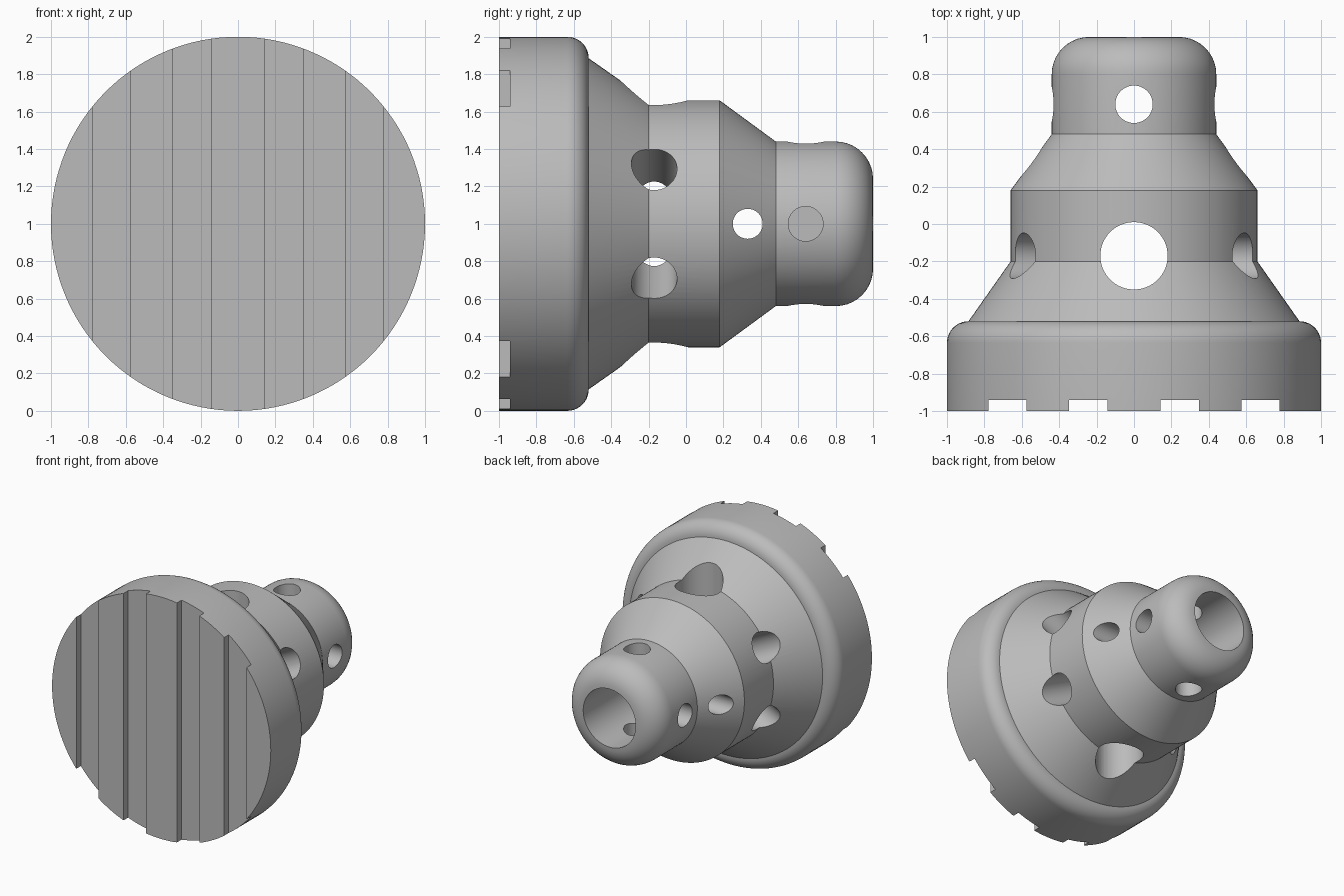
import bpy, bmesh, math
from mathutils import Vector, Matrix

cube = bpy.data.objects.get("Cube")
if cube:
    bpy.data.objects.remove(cube, do_unlink=True)

grey = bpy.data.materials.new("plain grey")
grey.use_nodes = True
colour = (0.5, 0.5, 0.5, 1)
grey.diffuse_color = colour
grey.node_tree.nodes["Principled BSDF"].inputs["Base Color"].default_value = colour


def make_object(name, bm):
    mesh = bpy.data.meshes.new(name)
    bmesh.ops.recalc_face_normals(bm, faces=bm.faces)
    bm.to_mesh(mesh)
    bm.free()
    mesh.materials.append(grey)
    obj = bpy.data.objects.new(name, mesh)
    bpy.context.collection.objects.link(obj)
    return obj


def fillet(radius, y, size, steps=10):
    """Quarter round from the outer wall to the rear face at y."""
    turns = [math.pi / 2 * i / steps for i in range(steps + 1)]
    return [(radius - size + size * math.cos(t), y - size + size * math.sin(t))
            for t in turns]


def lathe(name, profile):
    """Turn (radius, y) points around the long axis at z = 1."""
    bm = bmesh.new()
    verts = [bm.verts.new((r, y, 1)) for r, y in profile]
    edges = [bm.edges.new(pair) for pair in zip(verts, verts[1:])]
    bmesh.ops.spin(bm, geom=verts + edges, cent=(0, 0, 1), axis=(0, 1, 0),
                   angle=math.tau, steps=128)
    bmesh.ops.remove_doubles(bm, verts=bm.verts, dist=0.0001)
    return make_object(name, bm)


def drill(radius, y, direction, near, far):
    """Round cutter square to the long axis, between two distances from it."""
    bm = bmesh.new()
    direction = Vector(direction).normalized()
    place = Matrix.Translation(Vector((0, y, 1)) + direction * (near + far) / 2)
    turn = direction.to_track_quat('Z', 'Y').to_matrix().to_4x4()
    bmesh.ops.create_cone(bm, cap_ends=True, segments=64, radius1=radius,
                          radius2=radius, depth=far - near, matrix=place @ turn)
    return make_object("hole_cutter", bm)


def slot(x):
    bm = bmesh.new()
    size = Matrix.Diagonal((0.205, 0.2, 3, 1))
    bmesh.ops.create_cube(bm, size=1,
                          matrix=Matrix.Translation((x, -1.04, 1)) @ size)
    return make_object("slot_cutter", bm)


# Stepped body: wide base, cone, collar, cone, rounded nose and blind bore
profile = [(0, -1), (1, -1)] + fillet(1, -0.52, 0.115)
profile += [(0.66, -0.2), (0.66, 0.18), (0.44, 0.48)]
profile += fillet(0.44, 1, 0.2) + [(0.24, 0.45), (0, 0.45)]
body = lathe("stepped_body", profile)

# Large vertical hole and slanted holes through the collar
tilt = math.radians(26.5)
cutters = [drill(0.18, -0.17, (0, 0, 1), -1.5, 1.5)]
for side in (-1, 1):
    cutters.append(drill(0.122, -0.17, (math.cos(tilt), 0, side * math.sin(tilt)),
                         -1.5, 1.5))
    # Shallow holes on the sides of the nose
    cutters.append(drill(0.093, 0.64, (side, 0, 0), 0.3, 0.8))

# Cross hole in the rear cone and vertical hole in the nose
cutters.append(drill(0.08, 0.33, (1, 0, 0), -1.5, 1.5))
cutters.append(drill(0.1, 0.64, (0, 0, 1), -1.5, 1.5))

# Four upright grooves across the front face
cutters += [slot(x) for x in (-0.676, -0.244, 0.244, 0.676)]

for cutter in cutters:
    cutter.hide_render = True
    cut = body.modifiers.new("cut", 'BOOLEAN')
    cut.operation = 'DIFFERENCE'
    cut.solver = 'EXACT'
    cut.object = cutter

# Bake the cuts, drop the cutters and smooth the round walls
bpy.context.view_layer.update()
graph = bpy.context.evaluated_depsgraph_get()
finished = bpy.data.meshes.new_from_object(body.evaluated_get(graph))
body.modifiers.clear()
body.data = finished
for cutter in cutters:
    bpy.data.objects.remove(cutter, do_unlink=True)

bpy.ops.object.select_all(action='DESELECT')
body.select_set(True)
bpy.context.view_layer.objects.active = body
bpy.ops.object.shade_smooth_by_angle(angle=math.radians(25))
